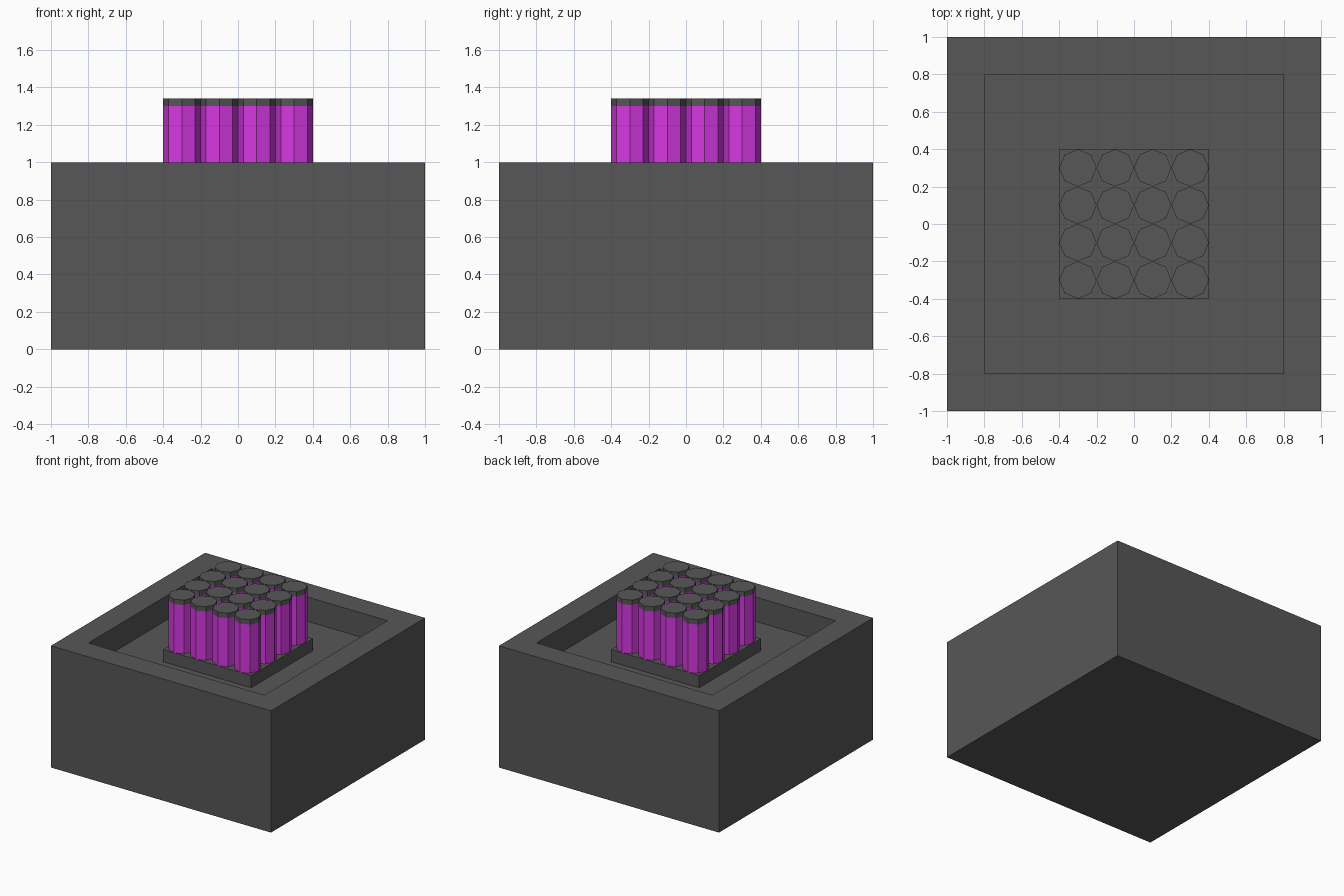
import bpy, bmesh
from mathutils import Matrix

if "Cube" in bpy.data.objects:
    bpy.data.objects.remove(bpy.data.objects["Cube"])


def material(name, rgb):
    m = bpy.data.materials.new(name)
    m.diffuse_color = (*rgb, 1)
    m.use_nodes = True
    m.node_tree.nodes["Principled BSDF"].inputs["Base Color"].default_value = m.diffuse_color
    return m


def finish(name, bm, mat):
    bmesh.ops.recalc_face_normals(bm, faces=bm.faces)
    mesh = bpy.data.meshes.new(name)
    bm.to_mesh(mesh)
    bm.free()
    mesh.materials.append(mat)
    ob = bpy.data.objects.new(name, mesh)
    bpy.context.collection.objects.link(ob)
    return ob


def inset_and_shift(bm, face, amount, dz):
    """Inset a flat top face, then extrude it up or down by dz."""
    bmesh.ops.inset_region(bm, faces=[face], thickness=amount, use_even_offset=True)
    new = bmesh.ops.extrude_discrete_faces(bm, faces=[face])["faces"][0]
    bmesh.ops.translate(bm, verts=new.verts, vec=(0, 0, dz))
    return new


dark = material("dark_grey", (0.095, 0.095, 0.095))
purple = material("purple", (0.67, 0.04, 0.76))

# Base block: sunken tray with a raised square plinth in the middle
bm = bmesh.new()
bmesh.ops.create_cube(bm, size=1, matrix=Matrix.Translation((0, 0, 0.5)) @ Matrix.Diagonal((2, 2, 1, 1)))
top = max(bm.faces, key=lambda f: f.calc_center_median().z)
floor = inset_and_shift(bm, top, 0.2, -0.2)
inset_and_shift(bm, floor, 0.4, 0.1)
finish("base_tray", bm, dark)


# 4 x 4 grid of octagonal rods with dark caps
def octagon(name, x, y, z0, z1, mat):
    bm = bmesh.new()
    bmesh.ops.create_cone(bm, cap_ends=True, segments=8, radius1=0.1, radius2=0.1,
                          depth=z1 - z0, matrix=Matrix.Translation((x, y, (z0 + z1) / 2)))
    finish(name, bm, mat)


for i in range(4):
    for j in range(4):
        x, y = -0.3 + 0.2 * i, -0.3 + 0.2 * j
        octagon(f"rod_{i}_{j}", x, y, 0.9, 1.3, purple)
        octagon(f"rod_cap_{i}_{j}", x, y, 1.3, 1.34, dark)
